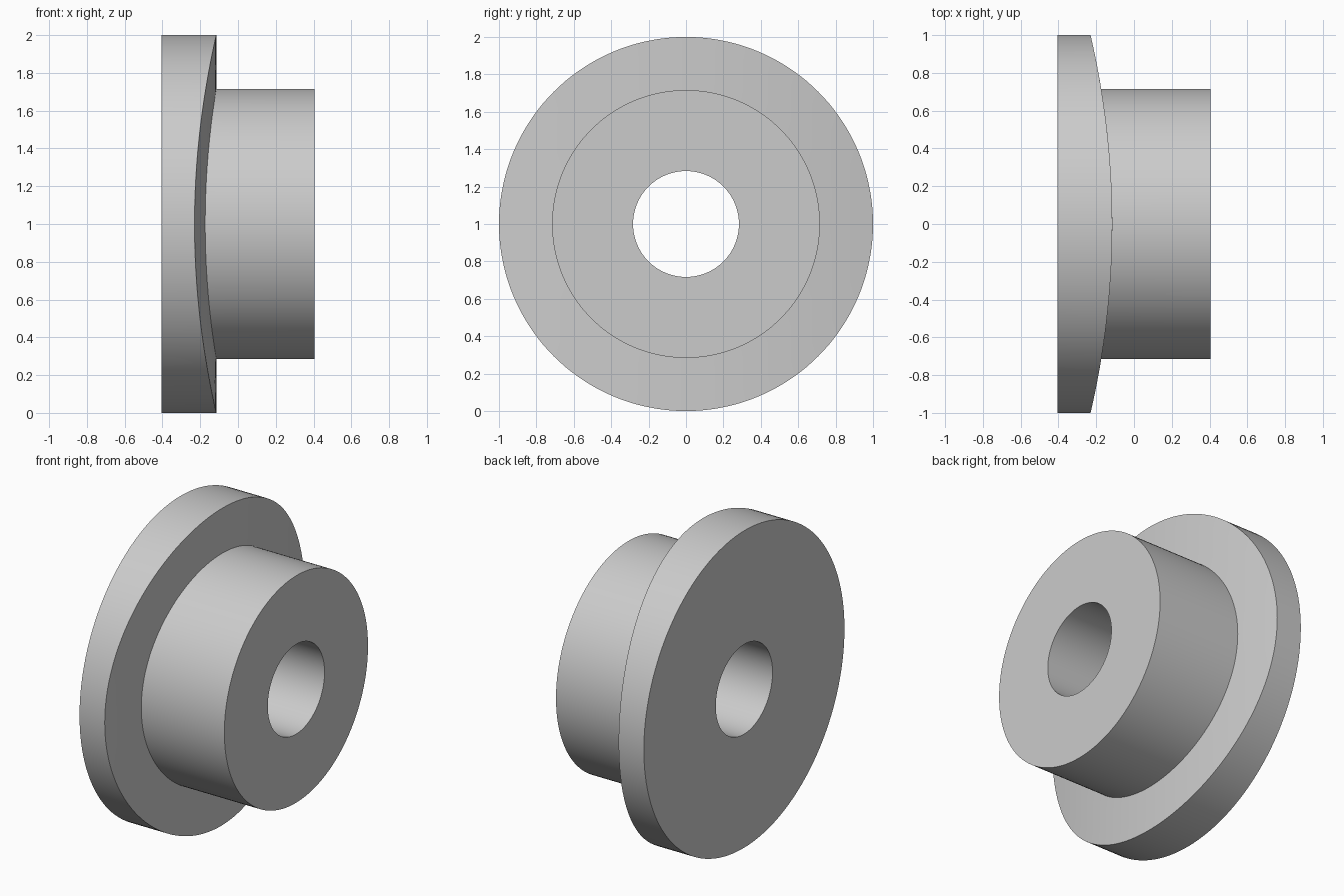
import bpy
import bmesh
from math import cos, sin, pi, sqrt, radians

if "Cube" in bpy.data.objects:
    bpy.data.objects.remove(bpy.data.objects["Cube"], do_unlink=True)

SEGMENTS = 144
BACK, FRONT = -0.406, 0.406
BORE, HUB, RIM = 0.283, 0.716, 1.0
CROWN, SADDLE_RADIUS = -0.115, 4.4


def saddle(y):
    """Flange face: a shallow cylinder whose axis is vertical."""
    return CROWN - SADDLE_RADIUS + sqrt(SADDLE_RADIUS ** 2 - y * y)


# Closed profile of (radius, x); x of None follows the curved flange face
profile = [(BORE, BACK), (RIM, BACK), (RIM, None)]
profile += [(RIM + (HUB - RIM) * i / 4, None) for i in range(1, 4)]
profile += [(HUB, None), (HUB, FRONT), (BORE, FRONT)]

# Revolve the profile around the x axis
bm = bmesh.new()
rings = []
for radius, x in profile:
    ring = []
    for k in range(SEGMENTS):
        a = 2 * pi * k / SEGMENTS
        y, z = radius * cos(a), radius * sin(a)
        ring.append(bm.verts.new((saddle(y) if x is None else x, y, z + RIM)))
    rings.append(ring)

for i, ring in enumerate(rings):
    after = rings[(i + 1) % len(rings)]
    for k in range(SEGMENTS):
        n = (k + 1) % SEGMENTS
        bm.faces.new((ring[k], ring[n], after[n], after[k]))
bmesh.ops.recalc_face_normals(bm, faces=bm.faces)

mesh = bpy.data.meshes.new("flanged_bushing")
bm.to_mesh(mesh)
bm.free()
bushing = bpy.data.objects.new("flanged_bushing", mesh)
bpy.context.collection.objects.link(bushing)

# Plain grey material
grey = bpy.data.materials.new("light_grey")
grey.use_nodes = True
colour = (0.6, 0.6, 0.6, 1)
grey.diffuse_color = colour
grey.node_tree.nodes["Principled BSDF"].inputs["Base Color"].default_value = colour
mesh.materials.append(grey)

# Smooth round walls, sharp rims
bpy.ops.object.select_all(action="DESELECT")
bushing.select_set(True)
bpy.context.view_layer.objects.active = bushing
bpy.ops.object.shade_smooth_by_angle(angle=radians(30))
